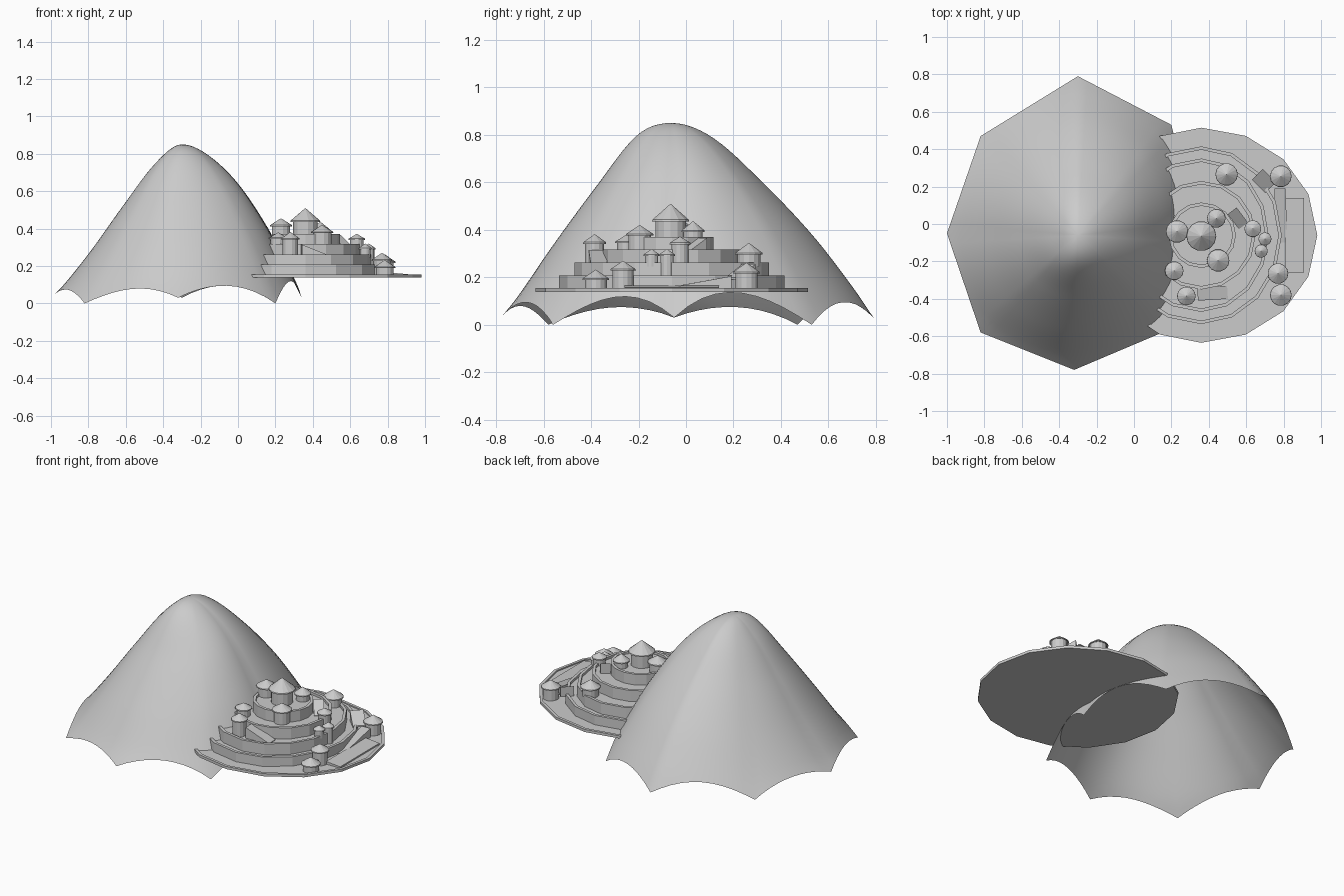
import bpy, bmesh, math
from mathutils import Vector

if "Cube" in bpy.data.objects:
    bpy.data.objects.remove(bpy.data.objects["Cube"])

CX, CY = 0.36, -0.06      # centre of the terraced town


def finish(name, bm, smooth=False):
    bmesh.ops.recalc_face_normals(bm, faces=bm.faces)
    me = bpy.data.meshes.new(name)
    bm.to_mesh(me)
    bm.free()
    ob = bpy.data.objects.new(name, me)
    bpy.context.collection.objects.link(ob)
    if smooth:
        me.polygons.foreach_set("use_smooth", [True] * len(me.polygons))
    return ob


def loft(bm, rings):
    """Bridge successive closed rings of points with quads."""
    vs = [[bm.verts.new(p) for p in r] for r in rings]
    n = len(vs[0])
    for a, b in zip(vs, vs[1:]):
        for i in range(n):
            bm.faces.new((a[i], a[(i + 1) % n], b[(i + 1) % n], b[i]))
    return vs


def curve(pts, s):
    """Catmull-Rom style interpolation with uneven knots."""
    n = len(pts)

    def slope(i):
        if i == 0:
            return 0.0
        j = min(i + 1, n - 1)
        return (pts[j][1] - pts[i - 1][1]) / (pts[j][0] - pts[i - 1][0])
    for i in range(n - 1):
        (x0, y0), (x1, y1) = pts[i], pts[i + 1]
        if s <= x1 + 1e-9:
            h = x1 - x0
            t = (s - x0) / h
            return ((2*t**3 - 3*t*t + 1) * y0 + (t**3 - 2*t*t + t) * h * slope(i)
                    + (3*t*t - 2*t**3) * y1 + (t**3 - t*t) * h * slope(i + 1))
    return pts[-1][1]


# Mountain: open smooth shell on an eight-cornered outline
PEAK = Vector((-0.30, -0.06))
corners = [Vector(p) for p in ((0.34, -0.05), (0.20, 0.53), (-0.30, 0.79), (-0.82, 0.47),
                               (-1.0, -0.05), (-0.82, -0.58), (-0.32, -0.78), (0.20, -0.56))]
knots = (0, 0.2, 0.45, 0.7, 0.9, 1.0)
slopes = [(.85, .80, .65, .41, .16, .03),      # +x
          (.85, .79, .60, .375, .155, .03),    # +y
          (.85, .75, .52, .275, .10, .03),     # -x
          (.85, .80, .575, .33, .12, .03)]     # -y
slopes = [list(zip(knots, s)) for s in slopes]
radii = [(c - PEAK).length for c in corners]
SUB, RINGS = 10, 28


def height(u, s):
    """u runs 0..8 around the corners, s is distance from the peak."""
    q = u / 2
    k = int(q) % 4
    w = (1 - math.cos(math.pi * (q - int(q)))) / 2
    z = curve(slopes[k], s) * (1 - w) + curve(slopes[(k + 1) % 4], s) * w
    return max(0.0, z - 0.03 * s * s * math.sin(math.pi * u / 2) ** 2)


bm = bmesh.new()
rings = []
for j in range(1, RINGS + 1):
    ring = []
    for i in range(8 * SUB):
        k, t = i // SUB, (i % SUB) / SUB
        edge = corners[k].lerp(corners[(k + 1) % 8], t) - PEAK
        full = radii[k] * (1 - t) + radii[(k + 1) % 8] * t
        f = j / RINGS
        p = PEAK + edge * f
        ring.append((p.x, p.y, height(i / SUB, f * edge.length / full)))
    rings.append(ring)
vs = loft(bm, rings)
top = bm.verts.new((PEAK.x, PEAK.y, 0.85))
for i in range(8 * SUB):
    bm.faces.new((top, vs[0][i], vs[0][(i + 1) % (8 * SUB)]))
finish("mountain", bm, True)


# Town terraces: stacked sixteen-sided tiers with a thin parapet
def ring16(r, rx, z):
    pts = []
    for i in range(16):
        a = math.tau * i / 16
        c = math.cos(a)
        pts.append((CX + (rx if c > 0 else r) * c, CY + r * math.sin(a), z))
    return pts


def tier(name, r, rx, z0, z1, lip, bottom=False):
    bm = bmesh.new()
    w = 0.018
    vs = loft(bm, [ring16(r, rx, z0), ring16(r, rx, z1),
                   ring16(r - w, rx - w, z1), ring16(r - w, rx - w, z1 - lip)])
    bm.faces.new(vs[-1])
    if bottom:
        bm.faces.new(vs[0])
    finish(name, bm)


tier("base_terrace", 0.575, 0.62, 0.138, 0.155, 0.008, True)
tier("terrace_1", 0.475, 0.43, 0.146, 0.207, 0.016)
tier("terrace_2", 0.41, 0.36, 0.19, 0.262, 0.016)
tier("terrace_3", 0.29, 0.29, 0.245, 0.317, 0.016)
tier("terrace_4", 0.175, 0.185, 0.30, 0.37, 0.014)


# Ramps joining the terraces
def ramp(name, a, b, width, zbase):
    a, b = Vector(a), Vector(b)
    d = b - a
    side = Vector((-d.y, d.x, 0)).normalized() * width / 2
    top = [a + side, a - side, b - side, b + side]
    bm = bmesh.new()
    vs = loft(bm, [[Vector((p.x, p.y, zbase)) for p in top], top])
    bm.faces.new(vs[1])
    finish(name, bm)


ramp("front_ramp", (0.34, -0.375, 0.315), (0.50, -0.365, 0.25), 0.07, 0.244)
ramp("side_ramp", (0.78, 0.19, 0.205), (0.79, -0.10, 0.152), 0.06, 0.147)
ramp("gate_ramp", (0.66, 0.265, 0.255), (0.73, 0.195, 0.20), 0.08, 0.19)
ramp("upper_ramp", (0.525, 0.07, 0.365), (0.585, -0.01, 0.305), 0.06, 0.30)
ramp("entrance_apron", (0.81, -0.06, 0.165), (0.91, -0.06, 0.156), 0.40, 0.147)


# Round towers with conical roofs: x, y, roof radius, base, eave, apex
towers = [(.36, -.065, .08, .355, .44, .51), (.23, -.04, .06, .35, .415, .455),
          (.44, .03, .05, .35, .395, .437), (.45, -.195, .06, .30, .38, .42),
          (.495, .265, .06, .245, .30, .345), (.785, .255, .058, .146, .22, .262),
          (.635, -.025, .045, .245, .343, .372), (.70, -.08, .035, .19, .293, .32),
          (.68, -.145, .035, .245, .293, .32), (.77, -.265, .055, .146, .232, .27),
          (.785, -.38, .058, .146, .192, .232), (.215, -.25, .05, .30, .348, .38),
          (.28, -.385, .05, .245, .345, .382)]
for n, (x, y, r, z0, ze, za) in enumerate(towers):
    bm = bmesh.new()
    prof = [(r * .82, z0), (r * .82, ze), (r, ze - .004), (r * .98, ze + .003)]
    vs = loft(bm, [[(x + q * math.cos(math.tau * i / 14), y + q * math.sin(math.tau * i / 14), z)
                    for i in range(14)] for q, z in prof])
    tip = bm.verts.new((x, y, za))
    for i in range(14):
        bm.faces.new((vs[-1][i], vs[-1][(i + 1) % 14], tip))
    finish("tower_%d" % (n + 1), bm)
